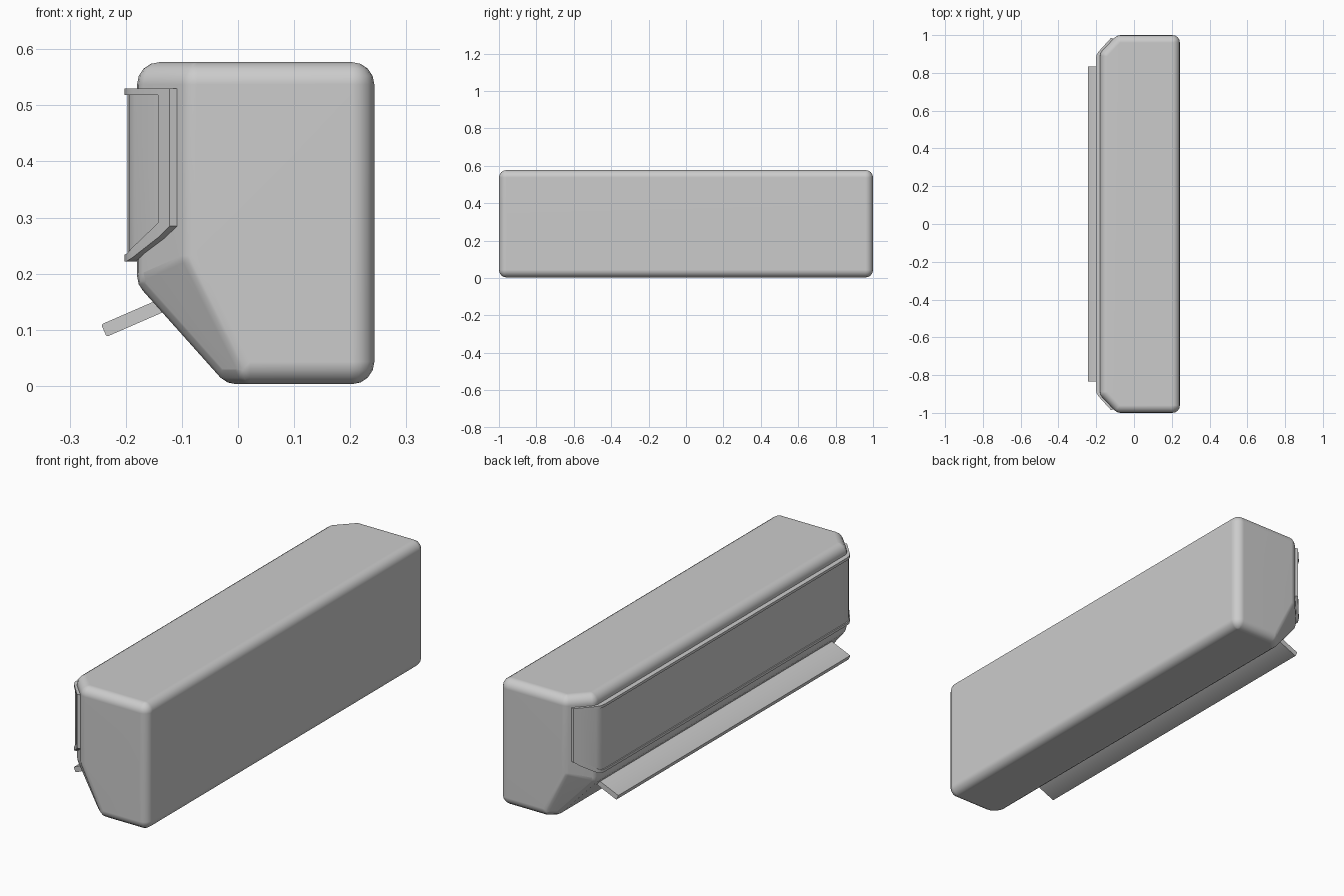
import bpy, bmesh, math
from mathutils import Vector

if "Cube" in bpy.data.objects:
    bpy.data.objects.remove(bpy.data.objects["Cube"])


def make_object(name, bm, angle=40):
    bmesh.ops.recalc_face_normals(bm, faces=bm.faces)
    me = bpy.data.meshes.new(name)
    bm.to_mesh(me)
    bm.free()
    ob = bpy.data.objects.new(name, me)
    bpy.context.collection.objects.link(ob)
    bpy.ops.object.select_all(action='DESELECT')
    ob.select_set(True)
    bpy.context.view_layer.objects.active = ob
    bpy.ops.object.shade_smooth_by_angle(angle=math.radians(angle))
    return ob


# Casing: inset convex solid, rounded by hulling a sphere at every corner
R = 0.04
LO, HI = Vector((-0.18, -1, 0.003)), Vector((0.243, 1, 0.577))
planes = [((-0.136, 0, 0.132), (-0.112, 0, -0.1))]          # sloped underside
for s in (-1, 1):
    planes.append(((-0.18, s * 0.905, 0), (-0.095, s * 0.09, 0)))   # front corners
    planes.append(((-0.06, s, 0.17), (-0.0114, s * 0.0132, -0.0057)))  # lower ends

bm = bmesh.new()
bmesh.ops.create_cube(bm, size=1)
for v in bm.verts:
    v.co = Vector([(LO[i] + R) if v.co[i] < 0 else (HI[i] - R) for i in range(3)])
for p, n in planes:
    n = Vector(n).normalized()
    bmesh.ops.bisect_plane(bm, geom=bm.verts[:] + bm.edges[:] + bm.faces[:],
                           plane_co=Vector(p) - n * R, plane_no=n, clear_outer=True)
    bmesh.ops.holes_fill(bm, edges=[e for e in bm.edges if e.is_boundary])
corners = [v.co.copy() for v in bm.verts]
bm.free()

dirs = [Vector(n).normalized() for _, n in planes]
for i in range(-4, 5):
    a = i * math.pi / 8
    for j in range(1 if abs(i) == 4 else 16):
        b = j * math.pi / 8
        dirs.append(Vector((math.cos(a) * math.cos(b), math.cos(a) * math.sin(b), math.sin(a))))
bm = bmesh.new()
for c in corners:
    for d in dirs:
        bm.verts.new(c + d * R)
bmesh.ops.remove_doubles(bm, verts=bm.verts, dist=0.0005)
bmesh.ops.convex_hull(bm, input=bm.verts)
bmesh.ops.delete(bm, geom=[v for v in bm.verts if not v.link_faces], context='VERTS')
bmesh.ops.dissolve_limit(bm, angle_limit=math.radians(1), verts=bm.verts, edges=bm.edges)
casing = make_object("casing", bm)
casing.modifiers.new("normals", 'WEIGHTED_NORMAL').keep_sharp = True

# Front panel and its rim: wrapped strips (x, y, outer low z, inner low z)
half = [(-0.202, 0.87, 0.222, 0.234), (-0.199, 0.893, 0.222, 0.235),
        (-0.189, 0.911, 0.228, 0.246), (-0.143, 0.962, 0.264, 0.290),
        (-0.122, 0.985, 0.285, 0.312)]
cols = [(x, -y, a, b) for x, y, a, b in reversed(half)] + half


def wrapped(name, keep, inset, thick):
    bm = bmesh.new()
    grid = [[bm.verts.new((x + inset, y, z)) for z in (a, b, 0.518, 0.53)]
            for x, y, a, b in cols]
    for i in range(len(cols) - 1):
        for j in range(3):
            is_panel = j == 1 and 0 < i < len(cols) - 2
            if is_panel == keep:
                bm.faces.new((grid[i][j], grid[i + 1][j], grid[i + 1][j + 1], grid[i][j + 1]))
    bmesh.ops.delete(bm, geom=[v for v in bm.verts if not v.link_faces], context='VERTS')
    back = bmesh.ops.extrude_face_region(bm, geom=bm.faces[:], use_keep_orig=True)['geom']
    for v in [g for g in back if isinstance(g, bmesh.types.BMVert)]:
        v.co.x += thick
        v.co.y *= 0.99
    return make_object(name, bm)


wrapped("front_panel", True, 0.005, 0.025)
wrapped("panel_rim", False, 0, 0.03)

# Air outlet flap
bm = bmesh.new()
bmesh.ops.create_cube(bm, size=1)
ang = math.radians(23.5)
u, w = Vector((math.cos(ang), 0, math.sin(ang))), Vector((-math.sin(ang), 0, math.cos(ang)))
for v in bm.verts:
    v.co = (Vector((-0.239, 0, 0.0985)) + u * (v.co.x + 0.5) * 0.14
            + w * v.co.z * 0.024 + Vector((0, v.co.y * 1.67, 0)))
bmesh.ops.bevel(bm, geom=[e for e in bm.edges if abs(e.verts[0].co.y - e.verts[1].co.y) > 1],
                offset=0.003, segments=2, profile=0.5, affect='EDGES')
make_object("outlet_flap", bm)
